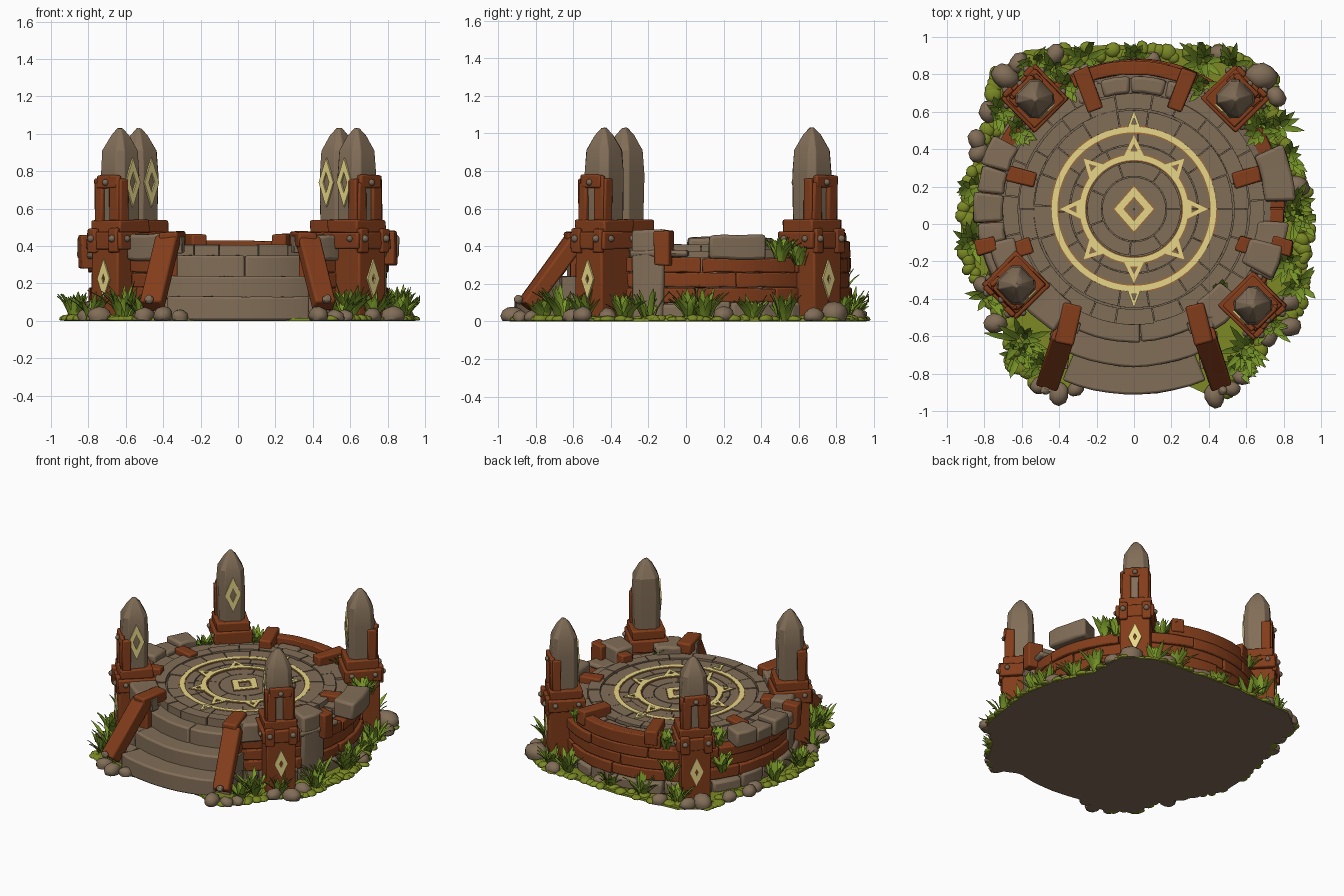
import bpy, bmesh, math, random
from mathutils import Matrix, Vector

if "Cube" in bpy.data.objects:
    bpy.data.objects.remove(bpy.data.objects["Cube"])
random.seed(4)
R = random.uniform
CY = 0.08  # centre of the round deck


def mat(name, c):
    m = bpy.data.materials.new(name)
    m.diffuse_color = (*c, 1)
    m.use_nodes = True
    m.node_tree.nodes["Principled BSDF"].inputs["Base Color"].default_value = m.diffuse_color
    return m


STONE = mat("stone", (0.222, 0.155, 0.096))
DARK = mat("dark stone", (0.19, 0.138, 0.09))
WOOD = mat("red wood", (0.228, 0.047, 0.011))
GOLD = mat("pale gold", (0.95, 0.80, 0.29))
OCHRE = mat("ochre edge", (0.36, 0.15, 0.04))
GRASS = mat("grass", (0.19, 0.31, 0.022))
MOSS = mat("moss", (0.20, 0.25, 0.018))


def finish(bm, name, m, bevel=0.0, jitter=0.0, angle=40):
    for v in bm.verts:
        v.co += Vector((R(-1, 1), R(-1, 1), R(-1, 1))) * jitter
        v.co.z = max(v.co.z, 0 if name == "ground_plate" else .003)
    bmesh.ops.recalc_face_normals(bm, faces=bm.faces)
    me = bpy.data.meshes.new(name)
    bm.to_mesh(me)
    bm.free()
    ob = bpy.data.objects.new(name, me)
    bpy.context.collection.objects.link(ob)
    me.materials.append(m)
    if bevel:
        b = ob.modifiers.new("bevel", 'BEVEL')
        b.width, b.segments, b.limit_method, b.angle_limit = bevel, 2, 'ANGLE', 0.6
    bpy.ops.object.select_all(action='DESELECT')
    ob.select_set(True)
    bpy.context.view_layer.objects.active = ob
    bpy.ops.object.shade_smooth_by_angle(angle=math.radians(angle))
    return ob


def box(bm, M, c, s):
    bmesh.ops.create_cube(bm, size=1, matrix=M @ Matrix.Translation(c) @ Matrix.Diagonal((*s, 1)))


def beam(bm, p, q, w, t):
    p, q = Vector(p), Vector(q)
    M = Matrix.Translation((p + q) / 2) @ (q - p).to_track_quat('Y', 'Z').to_matrix().to_4x4()
    box(bm, M, (0, 0, 0), (w, (q - p).length, t))


def blob(bm, c, s, sub=2):
    M = Matrix.Translation(c) @ Matrix.Rotation(R(0, 6), 4, 'Z') @ Matrix.Diagonal((*s, 1))
    bmesh.ops.create_icosphere(bm, subdivisions=sub, radius=1, matrix=M)


def arc(bm, r0, r1, a0, a1, z0, z1):
    """Curved block round the deck centre, angles in degrees."""
    n = max(2, int(abs(a1 - a0) / 5))
    rows = []
    for i in range(n + 1):
        a = math.radians(a0 + (a1 - a0) * i / n)
        rows.append([bm.verts.new((r * math.cos(a), CY + r * math.sin(a), z))
                     for r, z in ((r0, z0), (r1, z0), (r1, z1), (r0, z1))])
    for p, q in zip(rows, rows[1:]):
        for k in range(4):
            bm.faces.new((p[k], p[(k + 1) % 4], q[(k + 1) % 4], q[k]))
    bm.faces.new(rows[0])
    bm.faces.new(rows[-1][::-1])


def ring(bm, r0, r1, a0, a1, z0, z1, n, dz=0.006, dr=0.006, gap=0.005):
    """Row of curved blocks with joints between them."""
    cuts = [a0 + (a1 - a0) * (i + (R(-.15, .15) if 0 < i < n else 0)) / n for i in range(n + 1)]
    g = math.degrees(gap / r1) / 2
    for p, q in zip(cuts, cuts[1:]):
        arc(bm, r0, r1 + R(-dr, dr), p + g, q - g, z0, z1 + R(-dz, dz))


def frame(bm, M, pts, k, t, grow=1):
    """Thin outline plate: polygon with a scaled hole, lying in local xy."""
    c = sum((Vector(p) for p in pts), Vector((0, 0))) / len(pts)
    n = len(pts)
    v = [[bm.verts.new(M @ Vector((*(c + (Vector(p) - c) * s), z))) for p in pts]
         for s, z in ((grow, 0), (grow, t), (k, t), (k, 0))]
    for a in range(4):
        for i in range(n):
            j = (i + 1) % n
            bm.faces.new((v[a][i], v[a][j], v[(a + 1) % 4][j], v[(a + 1) % 4][i]))


# ground plate with scalloped mossy rim
OUT = [(-.93, -.15), (-.8, -.4), (-.67, -.6), (-.66, -.75), (-.48, -.88), (-.3, -.88), (0, -.84), (.3, -.87),
       (.45, -.94), (.58, -.84), (.7, -.65), (.88, -.5), (.93, -.2), (.95, 0), (.9, .25), (.78, .5),
       (.77, .78), (.58, .91), (.2, .94), (-.1, .96), (-.58, .93), (-.77, .78), (-.76, .55), (-.84, .4), (-.92, .1)]
bm = bmesh.new()
f = bm.faces.new([bm.verts.new((x, y, 0)) for x, y in OUT])
e = bmesh.ops.extrude_face_region(bm, geom=[f])
bmesh.ops.translate(bm, verts=[v for v in e['geom'] if isinstance(v, bmesh.types.BMVert)], vec=(0, 0, .015))
g = finish(bm, "ground_plate", MOSS)
g.data.materials.append(STONE)
for p in g.data.polygons:
    p.material_index = int(p.normal.z < -.5)
bm = bmesh.new()
for (x, y), (u, w) in zip(OUT, OUT[1:] + OUT[:1]):
    if abs(x + u) / 2 < .4 and y < 0:
        continue
    for i in range(8):
        t, k = i / 8 + R(0, .1), R(.93, 1)
        blob(bm, ((x + (u - x) * t) * k, (y + (w - y) * t) * k, .008), (R(.03, .05), R(.03, .05), R(.015, .03)))
finish(bm, "moss_rim", MOSS, angle=60)

# core drum and round deck floor
bm = bmesh.new()
arc(bm, .02, .73, -52, 232, .01, .34)
arc(bm, .005, .60, 0, 360, .01, .38)
finish(bm, "core_drum", DARK)
bm = bmesh.new()
ring(bm, .004, .17, 0, 360, .3, .392, 1, 0, 0, 0)
ring(bm, .175, .25, 0, 360, .3, .391, 7, .001, .002)
ring(bm, .255, .34, 0, 360, .3, .391, 9, .001, .002)
ring(bm, .345, .437, 0, 360, .3, .392, 12, .001, .002)
ring(bm, .442, .53, 0, 360, .3, .397, 18, .003)
ring(bm, .536, .615, 0, 360, .3, .405, 22, .005)
ring(bm, .62, .70, -50, 230, .25, .385, 15, .012)
finish(bm, "deck_stones", STONE, .005)

# curved steps
bm = bmesh.new()
for r0, r1, z, n in ((.55, .71, .35, 2), (.6, .845, .24, 1), (.6, .995, .13, 1)):
    h = math.degrees(math.asin(.385 / r1))
    ring(bm, r0, r1, 270 - h, 270 + h, 0, z, n, .003, .004, .003)
finish(bm, "front_steps", STONE, .012, .002)

# golden emblem inlay with an ochre edge beneath
bm, edge = bmesh.new(), bmesh.new()
for r0, r1 in ((.410, .440), (.262, .290)):
    arc(bm, r0, r1, 0, 360, .39, .3995)
    arc(edge, r0 - .007, r1 + .007, 0, 360, .39, .397)
for i in range(8):
    L = .11 if i % 2 == 0 else .095
    M = Matrix.Translation((0, CY, .391)) @ Matrix.Rotation(i * math.pi / 4, 4, 'Z')
    frame(bm, M, [(.285, -.052), (.285 + L, 0), (.285, .052)], .4, .008)
    frame(edge, M, [(.285, -.052), (.285 + L, 0), (.285, .052)], .28, .006, 1.1)
    if i in (2, 6):
        frame(bm, M, [(.435, -.035), (.53, 0), (.435, .035)], .35, .016)
C = Matrix.Translation((0, CY, .392))
frame(bm, C, [(-.105, 0), (0, -.12), (.105, 0), (0, .12)], .55, .008)
frame(edge, C, [(-.105, 0), (0, -.12), (.105, 0), (0, .12)], .45, .006, 1.08)
finish(bm, "deck_emblem", GOLD)
finish(edge, "emblem_edge", OCHRE)

# outer wall: stone footing, wooden boards, stone caps
bm = bmesh.new()
ring(bm, .68, .81, -42, 222, 0, .10, 20, .015, .015)
for a, b in ((303, 320), (220, 237)):
    ring(bm, .60, .76, a, b, 0, .12, 2, .02)
    ring(bm, .60, .78, a, b, .32, .46, 1, .005)
ring(bm, .64, .82, -27, -14, 0, .49, 1, .01)
ring(bm, .66, .835, -28, -5, .34, .385, 1, .005)
ring(bm, .66, .80, 193, 206, 0, .47, 1, .01)
ring(bm, .70, .87, 3, 24, .33, .46, 1, .005)
ring(bm, .70, .85, 152, 206, .33, .43, 5, .025, .015)
ring(bm, .62, .71, 62, 118, .3, .40, 4, .01)
finish(bm, "wall_stones", STONE, .022, .005)
bm = bmesh.new()
for z0, z1, r, n in ((.10, .178, .80, 8), (.18, .257, .79, 6), (.26, .335, .80, 7)):
    ring(bm, .70, r, -30, 212, z0, z1, n, .003, .01, .006)
    for a, b in ((303, 320), (220, 237)):
        ring(bm, .60, .755, a, b, z0, z1, 1, .003)
ring(bm, .72, .79, 64, 116, .335, .43, 1, .004, .004)
finish(bm, "wall_boards", WOOD, .008, .003)

# wooden clamps on the wall and back rail ends
bm = bmesh.new()
for a, r0, r1, z0, z1 in ((68, .57, .80, .36, .465), (111, .57, .80, .36, .465), (16, .55, .70, .35, .425),
                          (164, .55, .70, .35, .425), (-18, .58, .70, .35, .46), (199, .58, .70, .35, .45),
                          (-14, .76, .87, .30, .48), (194, .76, .87, .28, .46)):
    M = Matrix.Translation((0, CY, 0)) @ Matrix.Rotation(math.radians(a), 4, 'Z')
    box(bm, M, ((r0 + r1) / 2, 0, (z0 + z1) / 2), (r1 - r0, .085, z1 - z0))
finish(bm, "wall_clamps", WOOD, .01, .005)

# sloping stair rails with stone supports and bands
wood, sup = bmesh.new(), bmesh.new()
for s in (-1, 1):
    beam(wood, (s * .46, -.85, .08), (s * .375, -.59, .43), .12, .09)
    beam(wood, (s * .375, -.64, .435), (s * .325, -.43, .44), .10, .08)
    box(wood, Matrix.Identity(4), (s * .37, -.57, .2), (.09, .09, .4))
    beam(sup, (s * .41, -.77, .06), (s * .39, -.58, .06), .11, .12)
    beam(sup, (s * .39, -.67, .14), (s * .37, -.5, .14), .10, .2)
    beam(sup, (s * .37, -.565, .405), (s * .355, -.51, .41), .15, .09)
    blob(sup, (s * .475, -.89, .115), (.025, .025, .025))
finish(wood, "stair_rails", WOOD, .012, .004)
finish(sup, "stair_supports", STONE, .015, .004)

# four corner pillars
wood, rock, gold, studs = (bmesh.new() for _ in range(4))
DIA = [(-.046, 0), (0, -.105), (.046, 0), (0, .105)]
for x, y, sx, sy in ((-.53, .67, -1, 1), (.54, .67, 1, 1), (-.63, -.325, -1, -1), (.635, -.435, 1, -1)):
    M = Matrix.Translation((x, y, 0)) @ Matrix.Rotation(math.atan2(sy, sx), 4, 'Z')
    box(wood, M, (.01, 0, .2), (.22, .20, .40))
    box(wood, M, (0, 0, .43), (.26, .26, .09))
    box(wood, M, (0, 0, .505), (.225, .225, .07))
    box(wood, M, (.092, .055, .655), (.03, .07, .24))
    box(wood, M, (.092, -.06, .63), (.03, .06, .22))
    box(wood, M, (.093, 0, .745), (.03, .15, .07))
    for s in (-1, 1):
        box(wood, M, (.065, s * .09, .64), (.06, .025, .24))
        box(wood, M, (.125, s * .08, .43), (.03, .06, .13))
        blob(studs, M @ Vector((.142, s * .08, .44)), (.02, .02, .02))
        blob(studs, M @ Vector((s * .08, -.132, .44)), (.018, .018, .018))
        blob(studs, M @ Vector((s * .08, .132, .44)), (.018, .018, .018))
    blob(studs, M @ Vector((.112, 0, .74)), (.018, .018, .018))
    # pointed standing stone lofted from chamfered squares
    loops = []
    for z, h in ((.5, .085), (.62, .088), (.78, .09), (.91, .082), (.99, .042), (1.03, .012)):
        c = h * .62
        loops.append([rock.verts.new(M @ Vector((a, b, z))) for a, b in
                      ((h, -c), (h, c), (c, h), (-c, h), (-h, c), (-h, -c), (-c, -h), (c, -h))])
    for p, q in zip(loops, loops[1:]):
        for i in range(8):
            rock.faces.new((p[i], p[(i + 1) % 8], q[(i + 1) % 8], q[i]))
    rock.faces.new(loops[-1])
    # gold diamonds: one on the stone, one on the outer face of the base
    up = Matrix(((0, 0, 1, 0), (1, 0, 0, 0), (0, 1, 0, 0), (0, 0, 0, 1)))
    turn = math.pi if sy > 0 else -sx * math.pi / 2
    frame(gold, M @ Matrix.Rotation(turn, 4, 'Z') @ Matrix.Translation((.0895, 0, .74)) @ up,
          [(a * 1.2, b * 1.25) for a, b in DIA], .42, .0095)
    frame(gold, M @ Matrix.Translation((.119, 0, .225)) @ up, DIA, .25, .0095)
finish(wood, "pillar_timber", WOOD, .01, .004)
finish(rock, "pillar_stones", STONE, .008, .002, 25)
finish(studs, "pillar_studs", DARK, angle=60)
finish(gold, "pillar_diamonds", GOLD)

# loose boulders round the foot
bm = bmesh.new()
for x, y, r in ((-.69, .79, .08), (-.78, .6, .06), (-.42, .91, .06), (.46, .91, .06), (-.84, .45, .06), (-.83, .38, .06),
                (.68, .79, .09), (.76, .68, .06), (-.40, -.91, .065), (.43, -.92, .065), (-.74, -.53, .065),
                (.83, -.55, .065), (.57, -.82, .05), (-.5, -.86, .06), (-.8, -.33, .06), (.83, -.42, .06),
                (-.31, -.88, .05), (.72, -.6, .06), (.87, .2, .07), (.52, -.88, .05), (-.62, .86, .06), (.1, .88, .05)):
    blob(bm, (x, y, r * .4), (r, r * .8, r * .8))
finish(bm, "boulders", STONE, 0, .004, 60)

# grass tufts made of bent tapering leaves
bm = bmesh.new()
for x, y, z, L in ((-.26, .88, 0, .18), (.37, .87, 0, .19), (-.36, .74, .33, .15), (.38, .74, .33, .15), (-.62, .5, .32, .14),
                   (.68, .5, .32, .16), (-.6, -.62, 0, .22), (.6, -.66, 0, .22), (-.87, -.1, 0, .17), (.87, .02, 0, .2),
                   (-.66, -.17, .34, .11), (.82, -.2, 0, .19), (-.44, .82, .15, .15), (.52, .84, 0, .17), (-.86, .2, 0, .17),
                   (.85, .1, 0, .2), (-.62, -.7, 0, .18), (.72, -.54, 0, .18), (.77, .52, 0, .18), (-.78, -.38, 0, .17),
                   (-.5, -.76, 0, .15), (.55, -.76, 0, .16), (.87, -.33, 0, .17), (.82, .36, 0, .16), (-.46, -.38, .38, .08),
                   (.47, -.36, .38, .08), (0, .88, 0, .13), (-.53, .86, 0, .16), (.66, .6, .3, .13), (-.72, .6, .2, .14)):
    for i in range(22):
        a, l, lean = R(0, 6.28), L * R(.7, 1.05), R(.15, .8)
        d, s = Vector((math.cos(a), math.sin(a), 0)), Vector((-math.sin(a), math.cos(a), 0))
        o = Vector((x, y, z)) + d * R(0, .03)
        prev = None
        for t, w in ((0, .008), (.4, .018), (.75, .014), (1, .001)):
            c = o + d * l * lean * t ** 1.4 + Vector((0, 0, l * (t - .35 * lean * t * t)))
            c.x, c.y = max(-.97, min(.97, c.x)), min(.97, c.y)
            row = [bm.verts.new(p) for p in (c - s * w, c + d * .003 - Vector((0, 0, .003)), c + s * w)]
            if prev:
                for k in (0, 1):
                    bm.faces.new((prev[k], prev[k + 1], row[k + 1], row[k]))
            prev = row
finish(bm, "grass_tufts", GRASS, angle=60)
